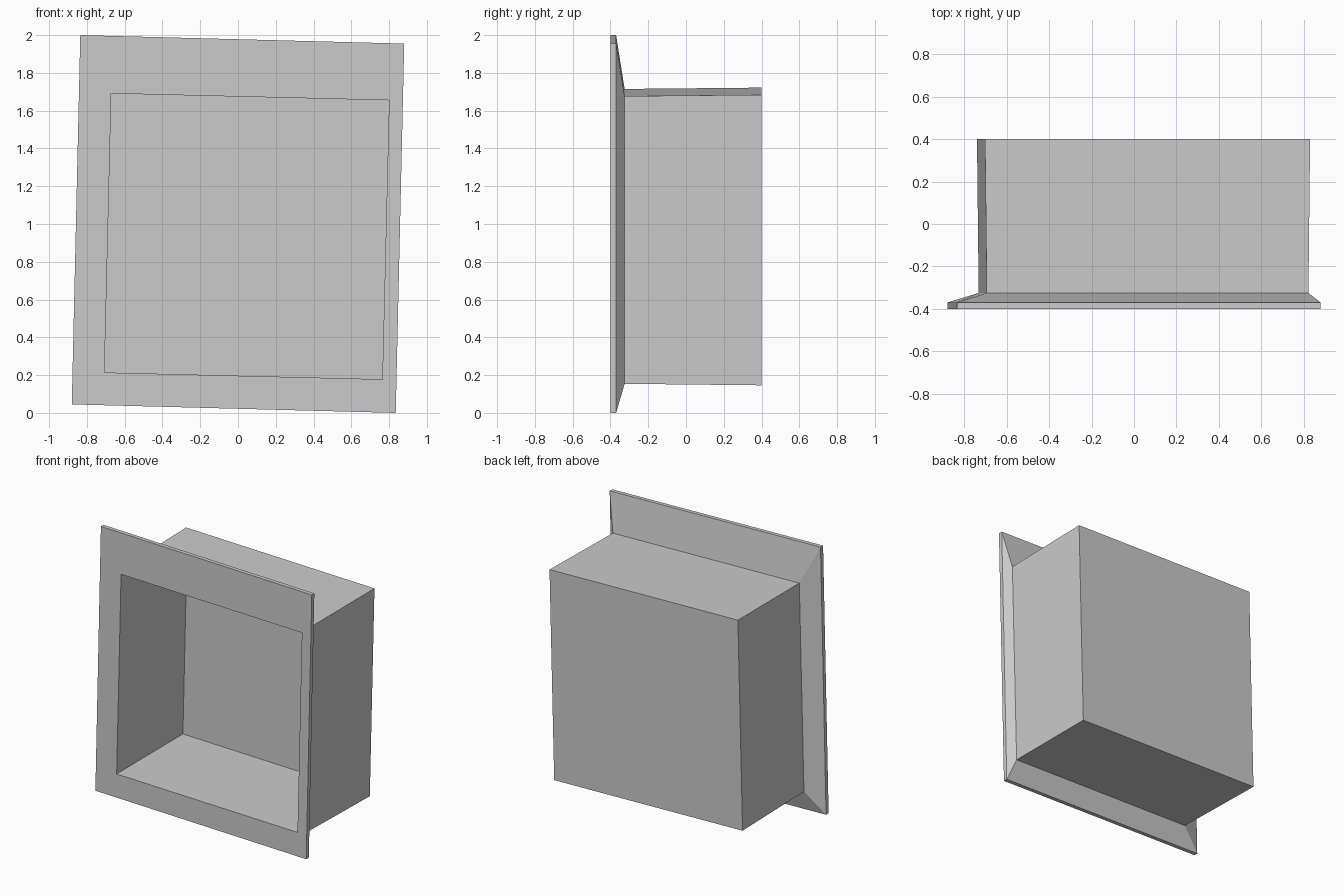
import bpy, bmesh

if "Cube" in bpy.data.objects:
    bpy.data.objects.remove(bpy.data.objects["Cube"])

# Neutral grey for the whole part
grey = bpy.data.materials.new("neutral grey")
grey.diffuse_color = (0.6, 0.6, 0.6, 1)
grey.use_nodes = True
grey.node_tree.nodes["Principled BSDF"].inputs["Base Color"].default_value = grey.diffuse_color


def tilted_ring(left, right, low, high, y, lean):
    """Four corners of a slightly tilted rectangle, given its extreme edges."""
    return [(left, y, low + lean), (right - lean, y, low),
            (right, y, high - lean), (left + lean, y, high)]


# Rings run from the recess floor, out around the rim, to the closed back
rings = [
    tilted_ring(-0.707, 0.800, 0.178, 1.691, 0.37, 0.036),    # recess floor
    tilted_ring(-0.707, 0.800, 0.178, 1.691, -0.40, 0.036),   # opening
    tilted_ring(-0.880, 0.880, 0.000, 2.000, -0.40, 0.045),   # flange front
    tilted_ring(-0.880, 0.880, 0.000, 2.000, -0.37, 0.045),   # flange edge
    tilted_ring(-0.732, 0.822, 0.154, 1.715, -0.325, 0.038),  # sloped flange back
    tilted_ring(-0.740, 0.830, 0.146, 1.722, 0.40, 0.038),    # box back
]

bm = bmesh.new()
loops = [[bm.verts.new(p) for p in ring] for ring in rings]
for a, b in zip(loops, loops[1:]):
    for i in range(4):
        j = (i + 1) % 4
        bm.faces.new((a[i], a[j], b[j], b[i]))
bm.faces.new(loops[0])
bm.faces.new(loops[-1])
bmesh.ops.recalc_face_normals(bm, faces=bm.faces)

# Recessed wall box with flange
mesh = bpy.data.meshes.new("flanged_box")
bm.to_mesh(mesh)
bm.free()
mesh.materials.append(grey)
box = bpy.data.objects.new("flanged_box", mesh)
bpy.context.collection.objects.link(box)
